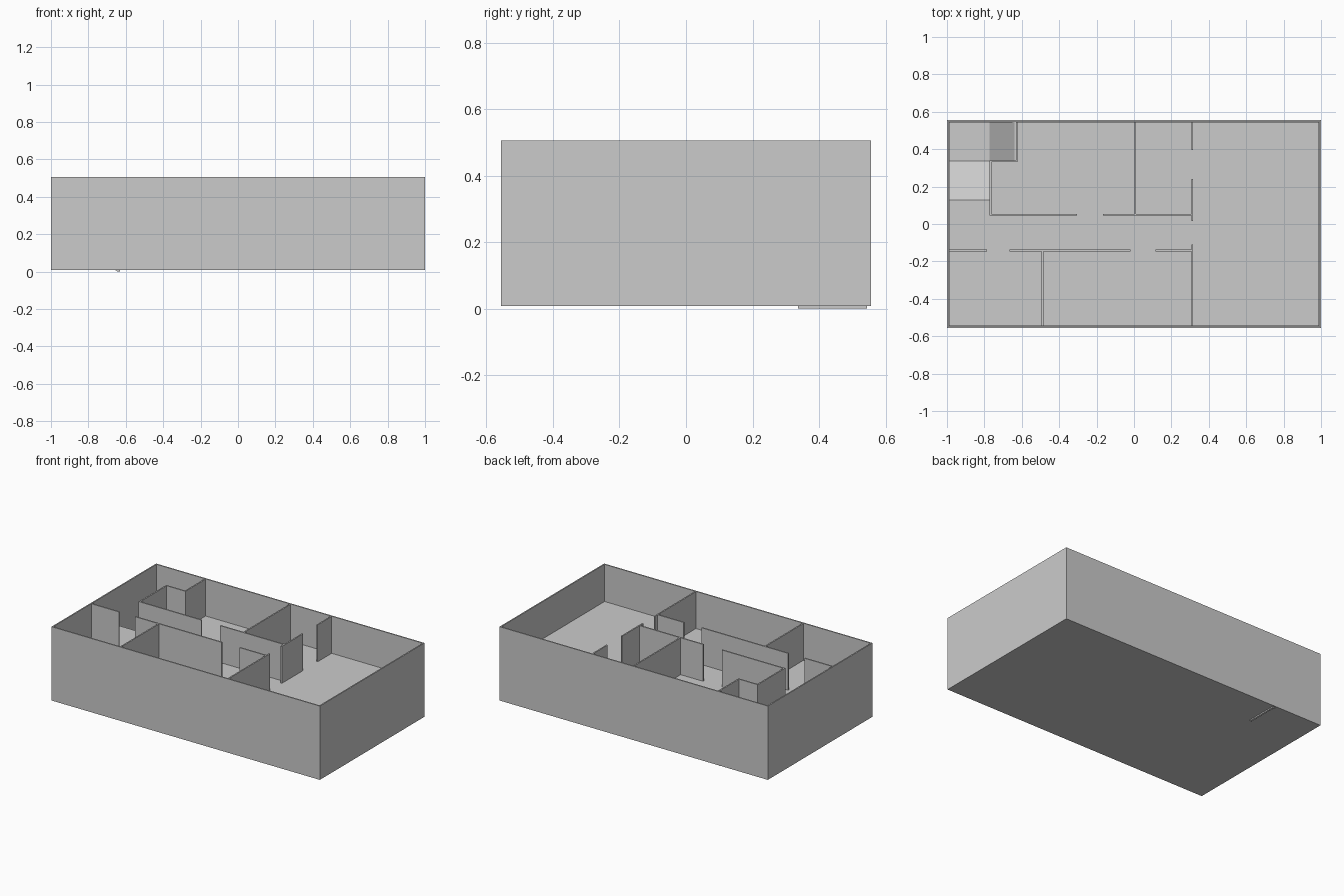
import bpy, bmesh
from mathutils import Vector

if "Cube" in bpy.data.objects:
    bpy.data.objects.remove(bpy.data.objects["Cube"])

X, Y = 1.0, 0.557            # outer half sizes
Z0, FLOOR, TOP = 0.008, 0.257, 0.505
T = 0.012                    # outer wall thickness
W = 0.009                    # partition thickness


def finish(name, bm):
    bmesh.ops.recalc_face_normals(bm, faces=bm.faces)
    me = bpy.data.meshes.new(name)
    bm.to_mesh(me)
    bm.free()
    ob = bpy.data.objects.new(name, me)
    bpy.context.collection.objects.link(ob)
    return ob


def prism(name, points, direction):
    """Extrude a closed outline along a vector."""
    bm = bmesh.new()
    f = bm.faces.new([bm.verts.new(p) for p in points])
    ext = bmesh.ops.extrude_face_region(bm, geom=[f], use_keep_orig=True)
    verts = [g for g in ext["geom"] if isinstance(g, bmesh.types.BMVert)]
    bmesh.ops.translate(bm, verts=verts, vec=Vector(direction))
    return finish(name, bm)


def box(name, x0, x1, y0, y1, z0, z1):
    pts = [(x0, y0, z0), (x1, y0, z0), (x1, y1, z0), (x0, y1, z0)]
    return prism(name, pts, (0, 0, z1 - z0))


# outer shell: closed bottom, thin walls, open top
bm = bmesh.new()
bmesh.ops.create_cube(bm, size=1)
for v in bm.verts:
    v.co = (v.co.x * 2 * X, v.co.y * 2 * Y, Z0 if v.co.z < 0 else TOP)
top = max(bm.faces, key=lambda f: f.calc_center_median().z)
bmesh.ops.inset_region(bm, faces=[top], thickness=T)
ext = bmesh.ops.extrude_discrete_faces(bm, faces=[top])
bmesh.ops.translate(bm, verts=ext["faces"][0].verts, vec=(0, 0, Z0 + 0.004 - TOP))
finish("outer_walls", bm)

# raised floor with an L-shaped stairwell left out of its corner
xi, yi = X - T, Y - T
SX, SY, EX, EY = -0.772, 0.337, -0.632, 0.127
outline = [(-xi, -yi), (xi, -yi), (xi, yi), (EX, yi), (EX, SY),
           (SX, SY), (SX, EY), (-xi, EY)]
prism("floor", [(x, y, Z0 + 0.004) for x, y in outline], (0, 0, FLOOR - Z0 - 0.004))

# stairs: ramp down to a landing, then a second ramp down to the base
LAND = 0.104
prism("upper_ramp", [(-xi, EY, FLOOR), (-xi, SY, LAND), (-xi, SY, LAND - 0.015),
                     (-xi, EY, FLOOR - 0.015)], (SX + xi, 0, 0))
box("landing", -xi, SX, SY, yi, LAND - 0.015, LAND)
prism("lower_ramp", [(SX, SY, LAND), (EX, SY, 0.008), (EX, SY, 0.0),
                     (EX - 0.012, SY, 0.0), (SX, SY, LAND - 0.015)], (0, yi - SY, 0))

# partitions running along x: (y, spans between doorways)
along_x = {
    "hall_back_wall": (0.05, [(SX, -0.305), (-0.165, 0.316)]),
    "hall_front_wall": (-0.142, [(-xi, -0.785), (-0.665, -0.02), (0.115, 0.316)]),
    "stairwell_front_wall": (0.335, [(SX, EX + W)]),
}
for name, (y, spans) in along_x.items():
    for i, (a, b) in enumerate(spans):
        box(f"{name}_{i + 1}", a, b, y - W / 2, y + W / 2, FLOOR, TOP)

# partitions running along y: (x, spans between doorways)
along_y = {
    "large_room_wall": (0.312, [(-yi, -0.11), (0.015, 0.24), (0.395, yi)]),
    "back_room_divider": (0.006, [(0.05, yi)]),
    "front_room_divider": (-0.489, [(-yi, -0.142)]),
    "stairwell_side_wall": (SX + W / 2, [(0.046, SY)]),
    "stairwell_end_wall": (EX + W / 2, [(SY, yi)]),
}
for name, (x, spans) in along_y.items():
    for i, (a, b) in enumerate(spans):
        box(f"{name}_{i + 1}", x - W / 2, x + W / 2, a, b, FLOOR, TOP)
